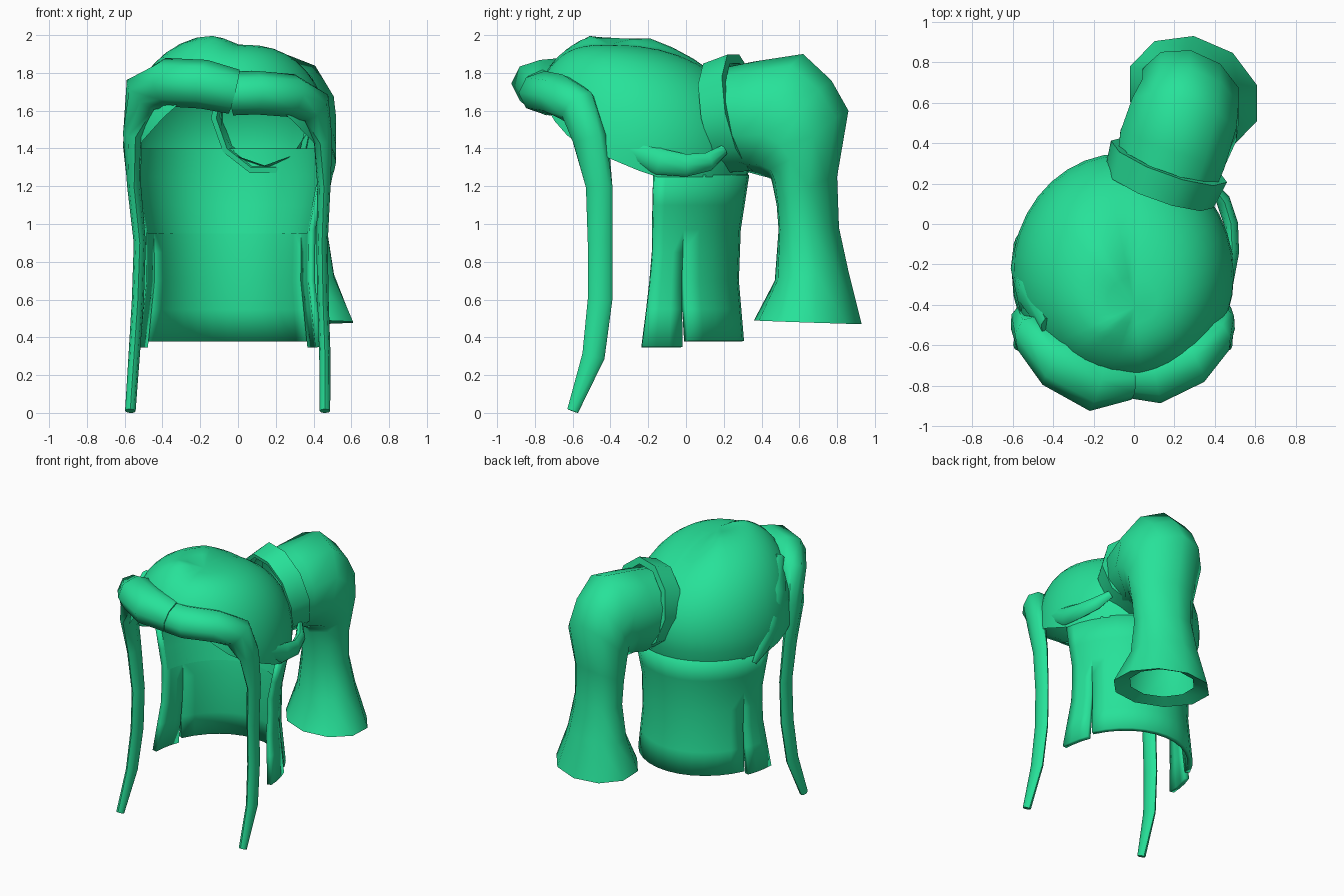
import bpy, bmesh, math
from mathutils import Vector

if "Cube" in bpy.data.objects:
    bpy.data.objects.remove(bpy.data.objects["Cube"])

green = bpy.data.materials.new("mint_green")
green.diffuse_color = (0.02, 0.76, 0.32, 1)
green.use_nodes = True
green.node_tree.nodes["Principled BSDF"].inputs["Base Color"].default_value = green.diffuse_color
CX, CY, CZ = -0.055, -0.25, 1.4      # middle of the head


def finish(name, grids, closed=False, caps=False, angle=60, thick=0.0):
    """Skin each grid (rows of points) and merge them into one smooth object."""
    bm = bmesh.new()
    for rows in grids:
        vs = [[bm.verts.new(p) for p in row] for row in rows]
        n = len(rows[0])
        for a, b in zip(vs, vs[1:]):
            for j in range(n if closed else n - 1):
                k = (j + 1) % n
                bm.faces.new((a[j], a[k], b[k], b[j]))
        if caps:
            bm.faces.new(vs[0])
            bm.faces.new(vs[-1])
    bmesh.ops.remove_doubles(bm, verts=bm.verts, dist=0.0005)
    bmesh.ops.recalc_face_normals(bm, faces=bm.faces)
    me = bpy.data.meshes.new(name)
    bm.to_mesh(me)
    bm.free()
    me.materials.append(green)
    ob = bpy.data.objects.new(name, me)
    bpy.context.collection.objects.link(ob)
    bpy.ops.object.select_all(action='DESELECT')
    ob.select_set(True)
    bpy.context.view_layer.objects.active = ob
    bpy.ops.object.shade_smooth_by_angle(angle=math.radians(angle))
    return ob


def ring(c, u, v, n=8, off=0.0):
    return [c + u * math.cos(2 * math.pi * (k + off) / n)
            + v * math.sin(2 * math.pi * (k + off) / n) for k in range(n)]


def lock(name, path):
    """Tapered lock; path = (x, y, z, facing angle, half depth, half width)."""
    pts = [Vector(p[:3]) for p in path]
    rows = []
    for i, p in enumerate(path):
        t = (pts[min(i + 1, len(pts) - 1)] - pts[max(i - 1, 0)]).normalized()
        a = math.radians(p[3])
        u = Vector((math.sin(a), -math.cos(a), 0))
        u = (u - t * u.dot(t)).normalized()
        rows.append(ring(pts[i], u * p[4], t.cross(u) * p[5]))
    return finish(name, [rows], closed=True, caps=True)


def lerp(x, table):
    for (x0, y0), (x1, y1) in zip(table, table[1:]):
        if x <= x1:
            return y0 + (y1 - y0) * (x - x0) / (x1 - x0)
    return table[-1][1]


# Cap: dome leaning forward, lower edge rising from the nape to the forehead
edge = [(0, 1.25), (82, 1.25), (125, 1.43), (150, 1.62), (180, 1.72)]
cap = []
for k in range(13):
    row = []
    for d in range(-180, 181, 10):
        t = math.radians(d)
        s, c = math.sin(t), math.cos(t)
        rz = 0.55
        phi = math.acos((lerp(abs(d), edge) - CZ) / rz) * k / 12
        # fuller towards the front
        r = max(math.sin(phi), 0) ** (0.78 + 0.1 * c)
        b = 0.6 if abs(d) < 90 else 0.59
        # left side is fuller than the right, with a parting between
        lift = 0.06 * min(1, max(0, -s) * 1.6) * min(1, r * 3) * max(0, math.cos(phi))
        row.append((CX + 0.06 * (1 - r) + 0.55 * r * s,
                    CY - 0.16 * (1 - r) + b * r * c,
                    CZ + rz * math.cos(phi) + lift))
    cap.append(row)
finish("cap", [cap], angle=80)

# Long back hair: wide panel and a narrow strand on each side, split by slits
ZS = [1.26, 1.1, 0.97, 0.85, 0.7, 0.55, 0.38]
half_x = [(0.35, 0.50), (0.7, 0.465), (0.97, 0.47), (1.26, 0.53)]
half_y = [(0.35, 0.56), (0.7, 0.53), (0.97, 0.54), (1.26, 0.585)]


def sheet(d0, d1, n, zs, inset=0.0):
    """Curved sheet between two edge-angle functions of height."""
    rows = []
    for z in zs:
        row = []
        for j in range(n + 1):
            t = math.radians(d0(z) + (d1(z) - d0(z)) * j / n)
            row.append((CX + (lerp(z, half_x) - inset) * math.sin(t),
                        CY + (lerp(z, half_y) - inset) * math.cos(t), z))
        rows.append(row)
    return rows


def gap(z):
    return max(0, 0.88 - z) * 3


strand_z = ZS[:-1] + [0.35]
grids = [sheet(lambda z: -64 + gap(z), lambda z: 64 - gap(z), 12, ZS)]
for s in (-1, 1):
    grids.append(sheet(lambda z: s * (64 + gap(z)),
                       lambda z: s * (82 + max(0, 0.8 - z) * 14), 3, strand_z))
hair = finish("back_hair", grids, angle=60)
mod = hair.modifiers.new("thickness", 'SOLIDIFY')
mod.thickness = 0.035
mod.offset = -1 if hair.data.polygons[0].normal.dot(
    hair.data.polygons[0].center - Vector((CX, CY, 1))) > 0 else 1

# Inner lining at the nape, fading into the cap
finish("lining", [sheet(lambda z: -80, lambda z: 80, 16, [1.4, 1.25, 1.1, 0.95], 0.04)], angle=80)

# Swept fringe locks running into long thin face strands
lock("right_fringe", [
    (-0.03, -0.74, 1.69, 0, .12, .115), (0.1, -0.75, 1.695, 8, .14, .115),
    (0.28, -0.67, 1.68, 35, .13, .115), (0.40, -0.57, 1.62, 60, .09, .11),
    (0.45, -0.51, 1.45, 80, .05, .09), (0.455, -0.46, 1.2, 90, .035, .07),
    (0.445, -.455, 0.9, 90, .03, .065), (0.45, -.455, 0.6, 90, .03, .065),
    (0.46, -.49, 0.3, 90, .03, .06), (0.46, -.6, 0.01, 90, .028, .03)])
lock("left_fringe", [
    (-0.02, -0.76, 1.70, 0, .11, .12), (-0.18, -0.77, 1.74, -5, .16, .13),
    (-0.37, -0.67, 1.75, -35, .15, .13), (-0.50, -0.56, 1.69, -60, .10, .13),
    (-0.56, -0.51, 1.48, -80, .05, .1), (-0.55, -0.46, 1.2, -90, .037, .07),
    (-0.52, -.455, 0.9, -90, .032, .065), (-0.53, -.455, 0.6, -90, .032, .065),
    (-0.55, -.49, 0.3, -90, .03, .06), (-0.57, -.6, 0.01, -90, .028, .03)])

# Side locks over the ears
lock("right_side_lock", [
    (0.41, -0.42, 1.50, 80, .03, .05), (0.455, -0.3, 1.40, 85, .035, .06),
    (0.485, -0.14, 1.33, 90, .035, .07), (0.48, 0.0, 1.31, 100, .035, .06),
    (0.44, 0.12, 1.33, 120, .035, .05), (0.38, 0.2, 1.39, 130, .02, .03)])
lock("left_side_lock", [
    (-0.42, -0.52, 1.78, -70, .04, .08), (-0.535, -0.36, 1.6, -88, .045, .12),
    (-0.575, -0.22, 1.42, -90, .035, .085), (-0.565, -0.1, 1.29, -95, .03, .06),
    (-0.545, -0.04, 1.2, -100, .012, .02)])

# Ponytail: open tube; inner (y, z), outer (y, z), middle x, half width, skew
tail = [
    (0.20, 1.31, 0.16, 1.82, .14, .24, -.36), (0.38, 1.26, 0.36, 1.86, .19, .27, -.36),
    (0.42, 1.25, 0.62, 1.90, .25, .27, -.3), (0.45, 1.24, 0.77, 1.76, .28, .25, -.25),
    (0.46, 1.20, 0.86, 1.60, .28, .25, -.2), (0.48, 1.10, 0.80, 1.25, .28, .21, -.2),
    (0.49, 0.97, 0.81, 0.98, .28, .20, -.2), (0.47, 0.70, 0.86, 0.75, .28, .24, -.15),
    (0.36, 0.49, 0.93, 0.47, .295, .33, -.15), (0.45, 0.52, 0.84, 0.52, .29, .22, -.15)]
rows = []
for y0, z0, y1, z1, x, w, k in tail:
    c = Vector((x, (y0 + y1) / 2, (z0 + z1) / 2))
    rows.append(ring(c, Vector((w, w * k, 0)),
                     Vector((0, (y1 - y0) / 2, (z1 - z0) / 2)), 10, 0.5))
finish("ponytail", [rows], closed=True, angle=80)

# Hair tie: tilted flat band around the ponytail root
axis = Vector((0.33, 0.92, 0.2)).normalized()
side = axis.cross(Vector((0, 0, 1))).normalized()
up = side.cross(axis)
mid = Vector((0.15, 0.245, 1.575))
rows = [ring(mid + axis * d, side * (r - 0.025), up * r, 10)
        for d, r in ((-.075, .28), (-.075, .31), (.07, .33), (.07, .28), (-.075, .28))]
finish("hair_tie", [rows], closed=True, angle=50)
